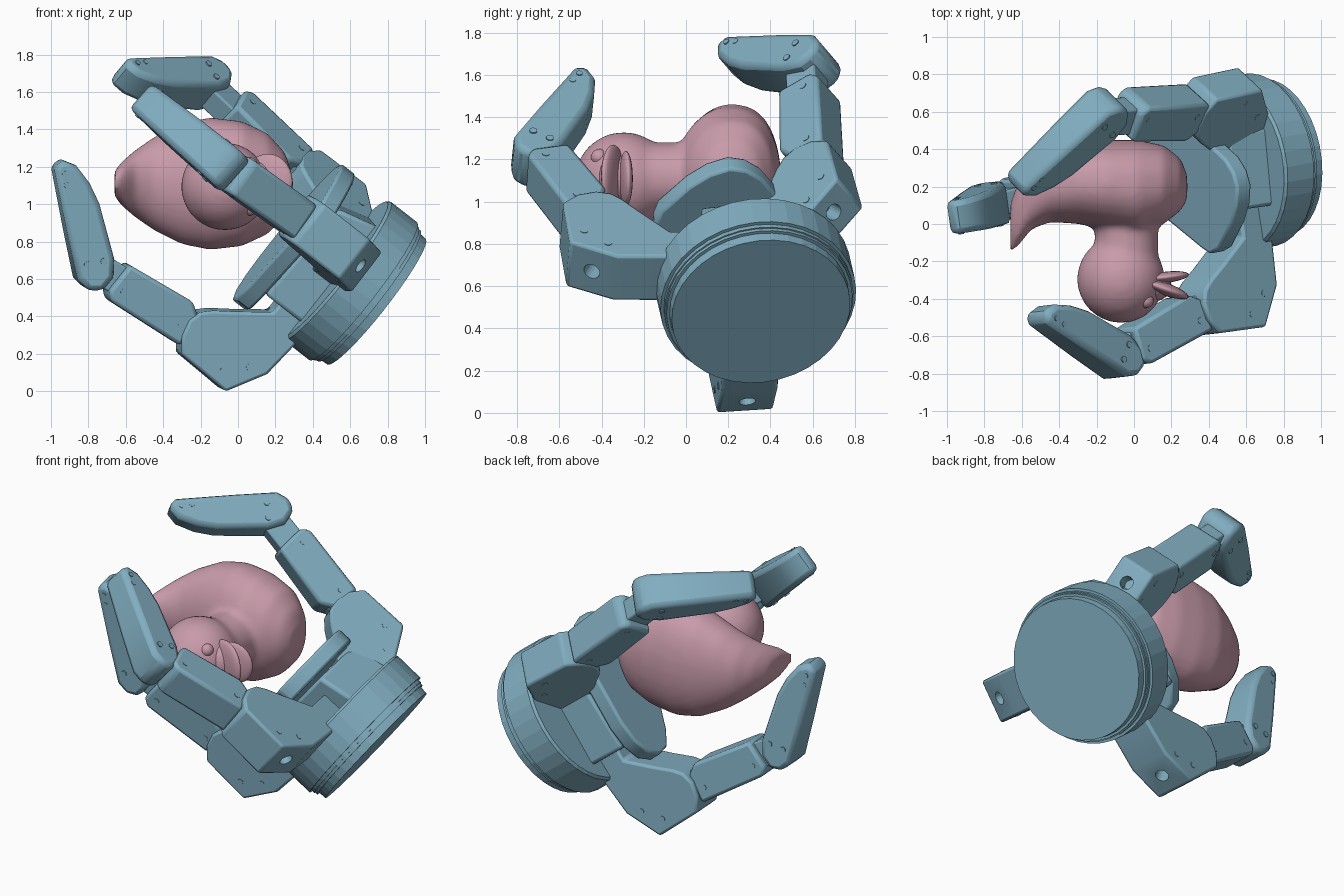
import bpy, bmesh, math
from mathutils import Vector as V, Matrix

if "Cube" in bpy.data.objects:
    bpy.data.objects.remove(bpy.data.objects["Cube"])

def material(name, rgb):
    m = bpy.data.materials.new(name)
    m.diffuse_color = (*rgb, 1)
    m.use_nodes = True
    m.node_tree.nodes["Principled BSDF"].inputs["Base Color"].default_value = m.diffuse_color
    return m

STEEL = material("steel_blue", (0.22, 0.42, 0.53))
PINK = material("pink", (0.58, 0.33, 0.40))

def make(name, bm, mat):
    bmesh.ops.recalc_face_normals(bm, faces=bm.faces)
    me = bpy.data.meshes.new(name)
    bm.to_mesh(me)
    bm.free()
    me.materials.append(mat)
    ob = bpy.data.objects.new(name, me)
    bpy.context.collection.objects.link(ob)
    return ob

def smooth(ob, angle=35):
    bpy.ops.object.select_all(action='DESELECT')
    ob.select_set(True)
    bpy.context.view_layer.objects.active = ob
    bpy.ops.object.shade_smooth_by_angle(angle=math.radians(angle))

def bevel(ob, w, seg=2):
    b = ob.modifiers.new("bevel", 'BEVEL')
    b.width, b.segments, b.limit_method = w, seg, 'ANGLE'
    b.angle_limit = math.radians(40)

def frame(o, ex, ey):
    """Matrix with local x along ex, y near ey, z across."""
    ex = ex.normalized()
    ez = ex.cross(ey).normalized()
    ey = ez.cross(ex)
    m = Matrix((ex, ey, ez)).transposed().to_4x4()
    m.translation = o
    return m

def prism(name, pts, width, m, bev=0.02, taper=0.0):
    """Extrude a side profile across the width, optionally narrowing along x."""
    bm = bmesh.new()
    sides = []
    for sg in (-1, 1):
        sides.append([bm.verts.new(m @ V((x, y, sg * width / 2 * (1 - taper * max(x, 0)))))
                      for x, y in pts])
    n = len(pts)
    bm.faces.new(sides[0])
    bm.faces.new(sides[1])
    for i in range(n):
        j = (i + 1) % n
        bm.faces.new((sides[0][i], sides[0][j], sides[1][j], sides[1][i]))
    ob = make(name, bm, STEEL)
    if bev:
        bevel(ob, bev)
    smooth(ob)
    return ob

def pins(name, spots, r, length, m):
    """Round pins running across a link."""
    bm = bmesh.new()
    for x, y in spots:
        bmesh.ops.create_cone(bm, cap_ends=True, segments=16, radius1=r, radius2=r, depth=length,
                              matrix=m @ Matrix.Translation((x, y, 0)))
    smooth(make(name, bm, STEEL))

# ---- hand axes: A points out of the palm, U along the palm plate
C0 = V((0.74, 0.355, 0.48))
A = V((-0.78, -0.14, 0.61)).normalized()
U = V((0.62, -0.03, 0.79))
PALM = frame(C0, A, U)

# Wrist flange, turned about the hand axis
bm = bmesh.new()
rings = []
N = 36
for a, r in [(0, .427), (.05, .43), (.05, .445), (.068, .445), (.068, .452),
             (.09, .452), (.09, .468), (.27, .468), (.285, .455)]:
    rings.append([bm.verts.new(PALM @ V((a, r * math.cos(2 * math.pi * i / N),
                                         r * math.sin(2 * math.pi * i / N)))) for i in range(N)])
bm.faces.new(rings[0])
bm.faces.new(rings[-1])
for p, q in zip(rings, rings[1:]):
    for i in range(N):
        bm.faces.new((p[i], p[(i + 1) % N], q[(i + 1) % N], q[i]))
make("wrist_flange", bm, STEEL)

# Palm core and rounded three-cornered palm plate
prism("palm_core", [(.25, -.33), (.25, .33), (.5, .27), (.52, -.33)], .42, PALM)
plate = [(-.34, .1), (-.37, .17), (-.34, .25), (-.2, .38), (-.1, .44), (0, .465), (.08, .44), (.15, .38),
         (.26, .2), (.28, .1), (.28, -.2), (.25, -.33), (.18, -.43), (.08, -.47), (-.02, -.45), (-.1, -.36)]
plate_m = frame(C0 + A * .56 + V((0, -.06, 0)), PALM.col[2].to_3d(), U)
prism("palm_plate", plate, .1, plate_m, .015)

# Side profiles of the finger parts
DISTAL = [(-.15, .01), (-.125, .085), (-.05, .122), (.2, .1), (.54, .065), (.575, .045), (.575, 0),
          (.53, -.055), (.42, -.095), (.3, -.112), (0, -.1), (-.1, -.065)]
PROXIMAL = [(.08, .13), (.53, .13), (.57, .09), (.55, -.09), (.15, -.105), (.08, -.05)]

def finger(name, J, mid, tip, d, reach, width=.27):
    J, mid, tip, d = V(J), V(mid), V(tip), V(d)
    # Knuckle block with its arm into the palm
    k = frame(J, A, d)
    prof = [(-.40, -.03), (-.28, .18), (.03, .17), (.09, .09), (.11, 0), (.09, -.07), (.04, -.12),
            (-.06, -.19), (-.22, -.31), (-.22, -reach), (-.44, -reach)]
    kn = prism(name + "_knuckle", prof, width, k, .015)
    # Bolt hole in the outer corner
    bm = bmesh.new()
    c = k @ V((-.34, .075, 0))
    ax = (k.to_3x3() @ V((-.21, .12, 0))).normalized()
    bmesh.ops.create_cone(bm, cap_ends=True, segments=20, radius1=.04, radius2=.04, depth=.2,
                          matrix=Matrix.Translation(c) @ ax.to_track_quat('Z', 'Y').to_matrix().to_4x4())
    cut = make(name + "_hole_cutter", bm, STEEL)
    cut.hide_render = True
    cut.hide_set(True)
    b = kn.modifiers.new("hole", 'BOOLEAN')
    b.operation, b.object = 'DIFFERENCE', cut
    pins(name + "_knuckle_pins", [(-.2, .1), (-.3, .0)], .018, width + .006, k)
    # Proximal link with narrower hinge tongues at both ends
    p = frame(J, mid - J, d)
    L = (mid - J).length
    prism(name + "_proximal_link", PROXIMAL, .22, p)
    prism(name + "_hinge_tongue", [(0, .1), (L - .02, .09), (L + .06, .02), (L, -.07), (0, -.07)], .13, p, .01)
    pins(name + "_link_pins", [(.14, .05), (.5, .05)], .018, .226, p)
    # Distal link
    q = frame(mid, tip - mid, d)
    prism(name + "_distal_link", DISTAL, .23, q, .03, .4)
    pins(name + "_distal_pins", [(0, -.04), (.01, .05)], .018, .236, q)
    pins(name + "_tip_pins", [(.45, .03), (.51, .02)], .015, .194, q)

finger("lower_finger", (-.19, .245, .32), (-.77, .1, .69), (-.93, .04, 1.21), (-.62, -.03, -.79), .42)
finger("front_finger", (.38, -.42, .88), (-.11, -.69, 1.23), (-.55, -.45, 1.6), (.15, -.985, -.03), .72)
finger("back_finger", (.36, .59, 1.12), (-.19, .56, 1.64), (-.65, .17, 1.69), (.25, .83, .5), .34, .23)

# ---- toy bird lying on its side: up is -y, forward is +x
ZC = 1.11
bm = bmesh.new()
rings = []
# x, top y, bottom y, half width
for x, y0, y1, w in [(.285, .13, .26, .07), (.25, .07, .35, .17), (.16, 0, .42, .27), (.02, -.06, .45, .335),
                     (-.15, -.03, .45, .355), (-.3, 0, .43, .325), (-.45, .01, .37, .25),
                     (-.55, -.03, .31, .18), (-.62, -.12, .22, .12), (-.66, -.16, .12, .07)]:
    ring = []
    for i in range(28):
        t = 2 * math.pi * i / 28
        c = math.cos(t)
        if c > 0:
            c = c ** .75      # flatter belly
        ring.append(bm.verts.new((x, (y0 + y1) / 2 + (y1 - y0) / 2 * c, ZC + w * math.sin(t))))
    rings.append(ring)
bm.faces.new(rings[0])
bm.faces.new(rings[-1])
for p, q in zip(rings, rings[1:]):
    for i in range(28):
        bm.faces.new((p[i], p[(i + 1) % 28], q[(i + 1) % 28], q[i]))
# Neck and head, fused to the body
bmesh.ops.create_cone(bm, cap_ends=True, segments=28, radius1=.17, radius2=.17, depth=.4,
                      matrix=Matrix.Translation((-.04, -.09, ZC)) @ Matrix.Rotation(math.pi / 2, 4, 'X'))
bmesh.ops.create_uvsphere(bm, u_segments=32, v_segments=20, radius=.235,
                          matrix=Matrix.Translation((-.07, -.295, ZC - .015)))
bird = make("bird_body", bm, PINK)
r = bird.modifiers.new("fuse", 'REMESH')
r.mode, r.voxel_size, r.use_smooth_shade = 'VOXEL', .02, True
s = bird.modifiers.new("soften", 'SMOOTH')
s.factor, s.iterations = .5, 10

def blob(name, loc, scale, turn=0):
    bm = bmesh.new()
    m = Matrix.LocRotScale(V(loc), Matrix.Rotation(turn, 3, 'Z').to_quaternion(), V(scale))
    bmesh.ops.create_uvsphere(bm, u_segments=24, v_segments=14, radius=1, matrix=m)
    smooth(make(name, bm, PINK), 60)

# Open bill and eyes
blob("bill_base", (.1, -.33, ZC), (.1, .085, .12))
blob("upper_bill", (.16, -.345, ZC + .01), (.14, .035, .15), -.35)
blob("lower_bill", (.17, -.285, ZC), (.125, .03, .13), .12)
for sg in (-1, 1):
    blob("eye", (.065, -.41, ZC - .015 + sg * .115), (.04, .04, .04))
